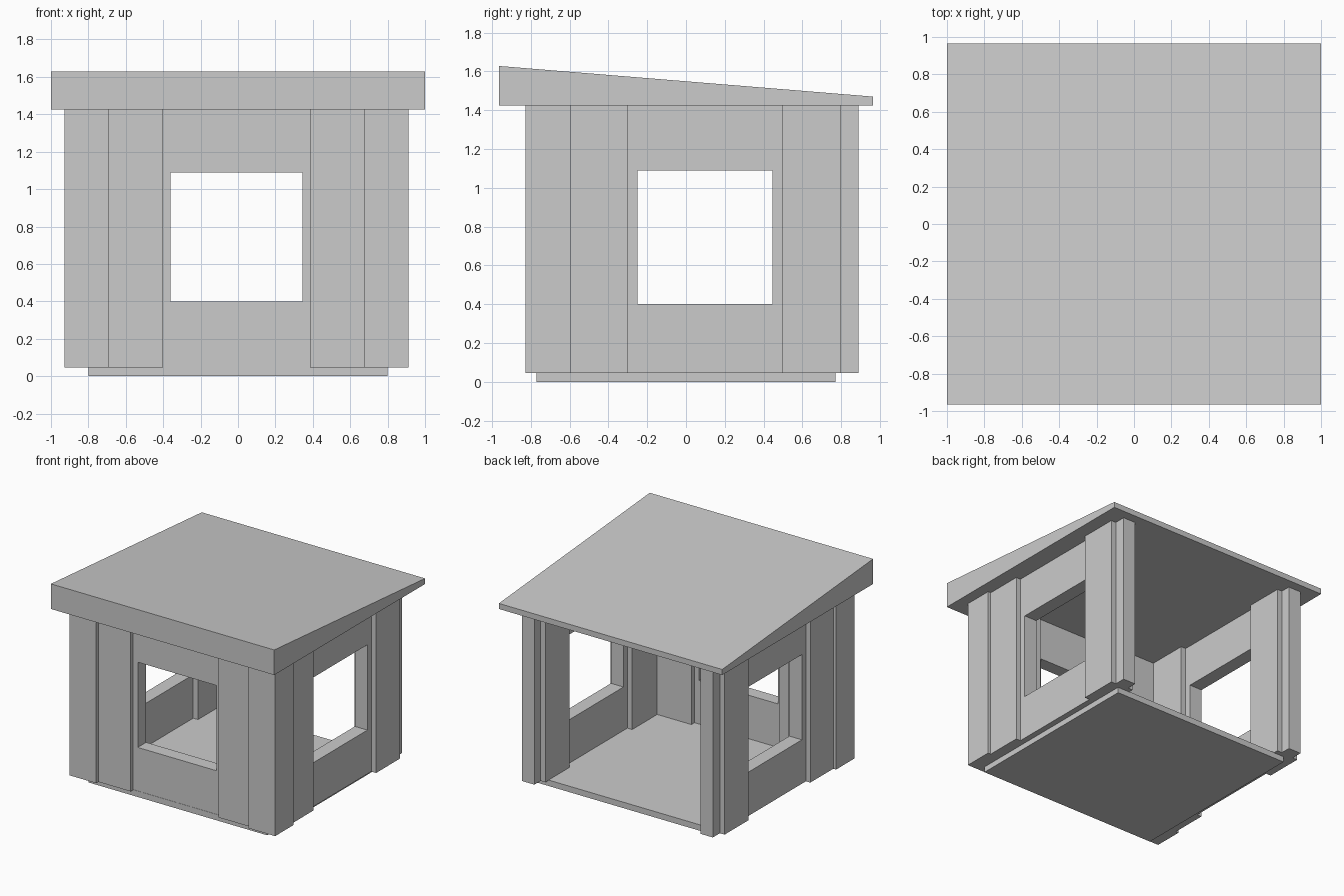
import bpy
import bmesh
from mathutils import Vector

cube = bpy.data.objects.get("Cube")
if cube:
    bpy.data.objects.remove(cube, do_unlink=True)

grey = bpy.data.materials.new("light_grey")
grey.use_nodes = True
grey.diffuse_color = (0.6, 0.6, 0.6, 1)
grey.node_tree.nodes["Principled BSDF"].inputs["Base Color"].default_value = (0.6, 0.6, 0.6, 1)

MID = -0.008          # the walls sit slightly off centre
BASE, TOP = 0.045, 1.425
SILL, HEAD = 0.4, 1.09


def finish(name, bm):
    bmesh.ops.recalc_face_normals(bm, faces=bm.faces)
    mesh = bpy.data.meshes.new(name)
    bm.to_mesh(mesh)
    bm.free()
    mesh.materials.append(grey)
    obj = bpy.data.objects.new(name, mesh)
    bpy.context.collection.objects.link(obj)
    return obj


def box(name, xs, ys, zs):
    bm = bmesh.new()
    bmesh.ops.create_cube(bm, size=1)
    for v in bm.verts:
        v.co = [r[0] if c < 0 else r[1] for c, r in zip(v.co, (xs, ys, zs))]
    return finish(name, bm)


def extrude(bm, offset):
    out = bmesh.ops.extrude_face_region(bm, geom=bm.faces[:])
    verts = [g for g in out["geom"] if isinstance(g, bmesh.types.BMVert)]
    bmesh.ops.translate(bm, verts=verts, vec=offset)


def window_wall(name, span, hole, place, offset):
    """Wall with a rectangular window; place maps (along, z) to 3D."""
    bm = bmesh.new()
    rings = []
    for (a, b), (low, high) in ((span, (BASE, TOP)), (hole, (SILL, HEAD))):
        corners = ((a, low), (b, low), (b, high), (a, high))
        rings.append([bm.verts.new(place(*c)) for c in corners])
    outer, inner = rings
    for i in range(4):
        j = (i + 1) % 4
        bm.faces.new((outer[i], outer[j], inner[j], inner[i]))
    extrude(bm, Vector(offset))
    return finish(name, bm)


# Floor and wedge roof
box("floor", (-0.8, 0.8), (-0.77, 0.77), (0, BASE + 0.003))
bm = bmesh.new()
bm.faces.new([bm.verts.new((-1, y, z)) for y, z in
              ((-0.965, TOP), (0.965, TOP), (0.965, 1.47), (-0.965, 1.628))])
extrude(bm, Vector((2, 0, 0)))
finish("sloping_roof", bm)

# Front wall
window_wall("front_wall", (MID - 0.74, MID + 0.74), (MID - 0.352, MID + 0.352),
            lambda a, z: (a, -0.768, z), (0, 0.108, 0))

for side, s in (("left", 1), ("right", -1)):
    def xs(a, b):
        return sorted((MID + s * a, MID + s * b))

    def board(name, x, y):
        box(f"{side}_{name}", xs(*x), y, (BASE, TOP))

    # Side wall, open towards the back
    window_wall(f"{side}_wall", (-0.768, 0.89), (-0.25, 0.445),
                lambda a, z: (MID + s * 0.743, a, z), (s * 0.112, 0, 0))

    # Outer boards
    board("front_outer_board", (0.393, 0.855), (-0.8, -0.768))
    board("side_outer_board", (0.855, 0.895), (-0.8, -0.3))
    board("rear_outer_board", (0.855, 0.898), (0.495, 0.8))

    # Corner cover boards
    board("corner_front_cover", (0.682, 0.92), (-0.828, -0.8))
    board("corner_side_cover", (0.895, 0.92), (-0.8, -0.595))

    # Inner boards
    board("front_inner_board", (0.393, 0.743), (-0.66, -0.62))
    board("side_inner_board", (0.7, 0.743), (-0.62, -0.3))
    board("rear_inner_board", (0.7, 0.743), (0.5, 0.81))
